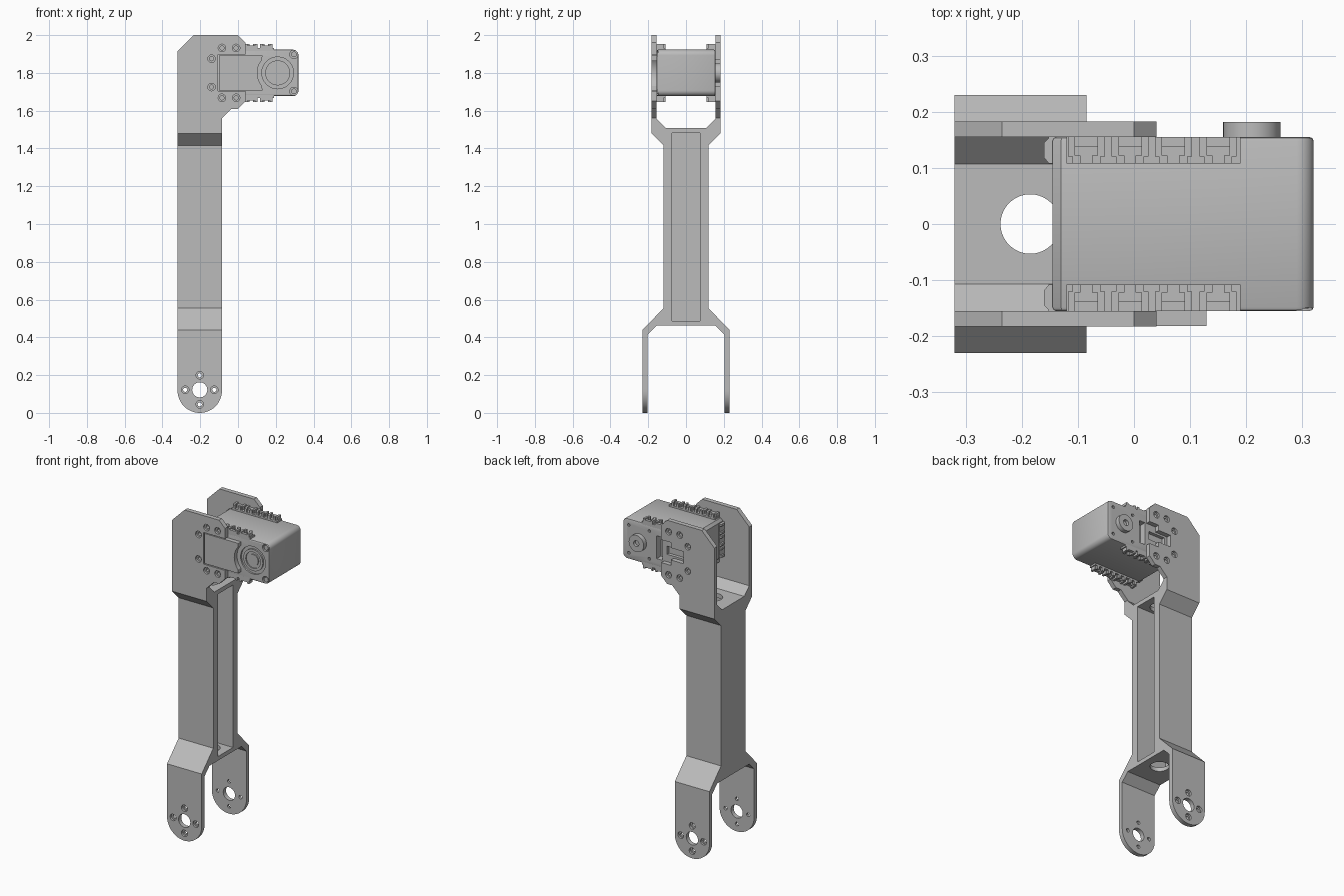
import bpy, bmesh, math
from mathutils import Vector

cube = bpy.data.objects.get("Cube")
if cube:
    bpy.data.objects.remove(cube, do_unlink=True)

grey = bpy.data.materials.new("plain_grey")
grey.use_nodes = True
grey.diffuse_color = (0.5, 0.5, 0.5, 1)
grey.node_tree.nodes["Principled BSDF"].inputs["Base Color"].default_value = (0.5, 0.5, 0.5, 1)


# --- helpers: every part is a set of prisms (outline, axis, start, end) ---
def circle(u, v, r, n=32):
    return [(u + r * math.cos(2 * math.pi * i / n), v + r * math.sin(2 * math.pi * i / n)) for i in range(n)]


def arc(u, v, r, a0, a1, n=8):
    angles = [math.radians(a0 + (a1 - a0) * i / n) for i in range(n + 1)]
    return [(u + r * math.cos(a), v + r * math.sin(a)) for a in angles]


def rect(u0, u1, v0, v1):
    return [(u0, v0), (u1, v0), (u1, v1), (u0, v1)]


def make(name, prisms):
    place = {"x": lambda p, d: (d, p[0], p[1]),
             "y": lambda p, d: (p[0], d, p[1]),
             "z": lambda p, d: (p[0], p[1], d)}
    bm = bmesh.new()
    for pts, axis, a, b in prisms:
        lo = [bm.verts.new(place[axis](p, a)) for p in pts]
        hi = [bm.verts.new(place[axis](p, b)) for p in pts]
        bm.faces.new(lo)
        bm.faces.new(hi[::-1])
        for i in range(len(pts)):
            j = (i + 1) % len(pts)
            bm.faces.new((lo[j], lo[i], hi[i], hi[j]))
    bmesh.ops.recalc_face_normals(bm, faces=bm.faces)
    mesh = bpy.data.meshes.new(name)
    bm.to_mesh(mesh)
    bm.free()
    mesh.materials.append(grey)
    obj = bpy.data.objects.new(name, mesh)
    bpy.context.collection.objects.link(obj)
    return obj


def apply_modifiers(obj):
    graph = bpy.context.evaluated_depsgraph_get()
    obj.data = bpy.data.meshes.new_from_object(obj.evaluated_get(graph))
    obj.modifiers.clear()


def carve(obj, prisms, operation="DIFFERENCE"):
    tool = make("cutter", prisms)
    mod = obj.modifiers.new("carve", "BOOLEAN")
    mod.object, mod.operation, mod.solver = tool, operation, "EXACT"
    apply_modifiers(obj)
    bpy.data.objects.remove(tool, do_unlink=True)


def smooth(obj):
    bpy.ops.object.select_all(action="DESELECT")
    obj.select_set(True)
    bpy.context.view_layer.objects.active = obj
    bpy.ops.object.shade_smooth_by_angle(angle=math.radians(30))


# --- bracket: double fork section trimmed by the side silhouette ---
BACK, FRONT, MID = -0.32, -0.085, -0.2025
half = [(0.155, 0.462), (0.203, 0.415), (0.203, -0.05), (0.23, -0.05), (0.23, 0.44),
        (0.118, 0.555), (0.118, 1.415), (0.183, 1.48), (0.183, 2.05), (0.155, 2.05),
        (0.155, 1.555), (0.107, 1.508)]
section = half + [(-y, z) for y, z in reversed(half)]
silhouette = arc(MID, 0.1175, 0.1175, 180, 360, 24) + [
    (FRONT, 1.56), (-0.035, 1.61), (0, 1.61), (0.04, 1.65), (0.04, 1.96),
    (0, 2), (-0.235, 2), (BACK, 1.915)]
bracket = make("bracket", [(section, "x", -0.4, 0.1)])
carve(bracket, [(silhouette, "y", -0.3, 0.3)], "INTERSECT")

# long pocket in the column and the cable hole through both webs
carve(bracket, [(rect(-0.073, 0.073, 0.487, 1.482), "x", -0.29, 0)])
carve(bracket, [(circle(-0.185, 0, 0.053, 40), "z", 0.3, 1.6)])

# pivot holes in the lower arms, counterbored screw holes everywhere
ZC = 1.80
pivot_screws = [(MID + 0.077 * dx, 0.122 + 0.077 * dz) for dx, dz in ((1, 0), (-1, 0), (0, 1), (0, -1))]
plate_screws = [(x, ZC + s * dz) for s in (1, -1) for x, dz in ((-0.14, 0.075), (-0.085, 0.132), (-0.01, 0.132))]
carve(bracket, [(circle(MID, 0.122, 0.04), "y", -0.3, 0.3)])
for screws, outer in ((pivot_screws, 0.23), (plate_screws, 0.183)):
    carve(bracket, [(circle(x, z, 0.011, 16), "y", -0.3, 0.3) for x, z in screws])
    carve(bracket, [(circle(x, z, 0.02, 20), "y", s * (outer - 0.013), s * 0.3)
                    for x, z in screws for s in (1, -1)])

# openings of the upper plates: wide on the front, stepped on the rear
carve(bracket, [(rect(-0.107, 0.1, ZC - 0.097, ZC + 0.097), "y", -0.3, -0.1)])
step = [(0.1, 0.07), (-0.025, 0.07), (-0.025, 0.037), (-0.11, 0.037)]
carve(bracket, [([(x, ZC + z) for x, z in step] + [(x, ZC - z) for x, z in reversed(step)], "y", 0.1, 0.3)])
smooth(bracket)

# --- motor body with rounded output end ---
X0, X1, H, W = -0.145, 0.32, 0.123, 0.155
outline = (arc(X1 - 0.03, ZC - H + 0.03, 0.03, -90, 0) + arc(X1 - 0.03, ZC + H - 0.03, 0.03, 0, 90)
           + [(X0 + 0.015, ZC + H), (X0, ZC + H - 0.015), (X0, ZC - H + 0.015), (X0 + 0.015, ZC - H)])
motor = make("motor_body", [(outline, "y", -W, W)])
bevel = motor.modifiers.new("soft_edges", "BEVEL")
bevel.width, bevel.segments, bevel.angle_limit = 0.007, 2, math.radians(60)
apply_modifiers(motor)

AX = 0.21
corners = [(0.296, ZC + s * 0.098) for s in (1, -1)]
# dial recess, corner screw seats, rear cable socket and rear pin holes
carve(motor, [(circle(AX, ZC, 0.084, 48), "y", -0.2, -W + 0.01)])
carve(motor, [(circle(x, z, 0.022, 24), "y", -0.2, -W + 0.016) for x, z in corners])
carve(motor, [(rect(0.05, 0.09, ZC - 0.07, ZC + 0.07), "y", W - 0.04, 0.2)])
carve(motor, [(rect(-0.09, 0.02, ZC - 0.025, ZC + 0.025), "y", W - 0.02, 0.2)])
carve(motor, [(circle(AX + 0.07 * i, ZC + 0.085 * j, 0.009, 12), "y", W - 0.015, 0.2)
              for i in (-1, 1) for j in (-1, 1)])
smooth(motor)

# front cover ending in a concave arc around the dial
cover = make("front_cover", [([(-0.1, ZC - 0.092), (0.129, ZC - 0.092)]
                              + arc(AX, ZC, 0.108, 220, 140, 20)
                              + [(0.129, ZC + 0.092), (-0.1, ZC + 0.092)], "y", -0.182, -0.15)])
smooth(cover)

# front dial and corner screws
dial = make("front_dial", [(circle(AX, ZC, 0.066, 40), "y", -W + 0.001, -0.12)])
carve(dial, [(circle(AX, ZC, 0.05, 40), "y", -0.2, -W + 0.008)])
smooth(dial)
smooth(make("dial_hub", [(circle(AX, ZC, 0.034, 32), "y", -W + 0.002, -0.13)]))
smooth(make("corner_screws", [(circle(x, z, 0.015, 20), "y", -W + 0.004, -0.12) for x, z in corners]))

# output horn on the rear side
horn = make("output_horn", [(circle(AX, ZC, 0.051, 40), "y", 0.13, 0.182)])
carve(horn, [(circle(AX, ZC, 0.018, 24), "y", 0.165, 0.2)])
smooth(horn)

# --- mounting lugs: rows above, below and on the back end ---
lugs = []
for side in (1, -1):
    inner, wall, face = side * 0.108, side * 0.137, side * W
    for s in (1, -1):
        base, low, top = (ZC + s * d for d in (H - 0.01, H + 0.01, H + 0.03))
        lugs.append((rect(-0.12, 0.19, base, low), "y", inner, face))
        for cx in (-0.085, -0.007, 0.07, 0.15):
            # two posts with inward teeth, joined by an outer wall
            lugs.append((rect(cx - 0.033, cx + 0.033, base, top - s * 0.008), "y", wall, face))
            for d in (1, -1):
                lugs.append((rect(cx + d * 0.02, cx + d * 0.033, base, top), "y", inner + side * 0.012, face))
                lugs.append((rect(cx + d * 0.01, cx + d * 0.025, base, top), "y", inner, side * 0.122))
    # lugs on the back end
    lugs.append((rect(-0.15, -0.135, ZC - 0.1, ZC + 0.1), "y", inner, face))
    for cz in (ZC - 0.072, ZC, ZC + 0.072):
        lugs.append((rect(-0.152, -0.135, cz - 0.03, cz + 0.03), "y", wall, face))
        for d in (1, -1):
            tip = [(-0.135, inner), (-0.152, inner), (-0.16, inner + side * 0.01),
                   (-0.16, face - side * 0.01), (-0.15, face), (-0.135, face)]
            lugs.append((tip, "z", cz + d * 0.017, cz + d * 0.031))
make("mounting_lugs", lugs)
